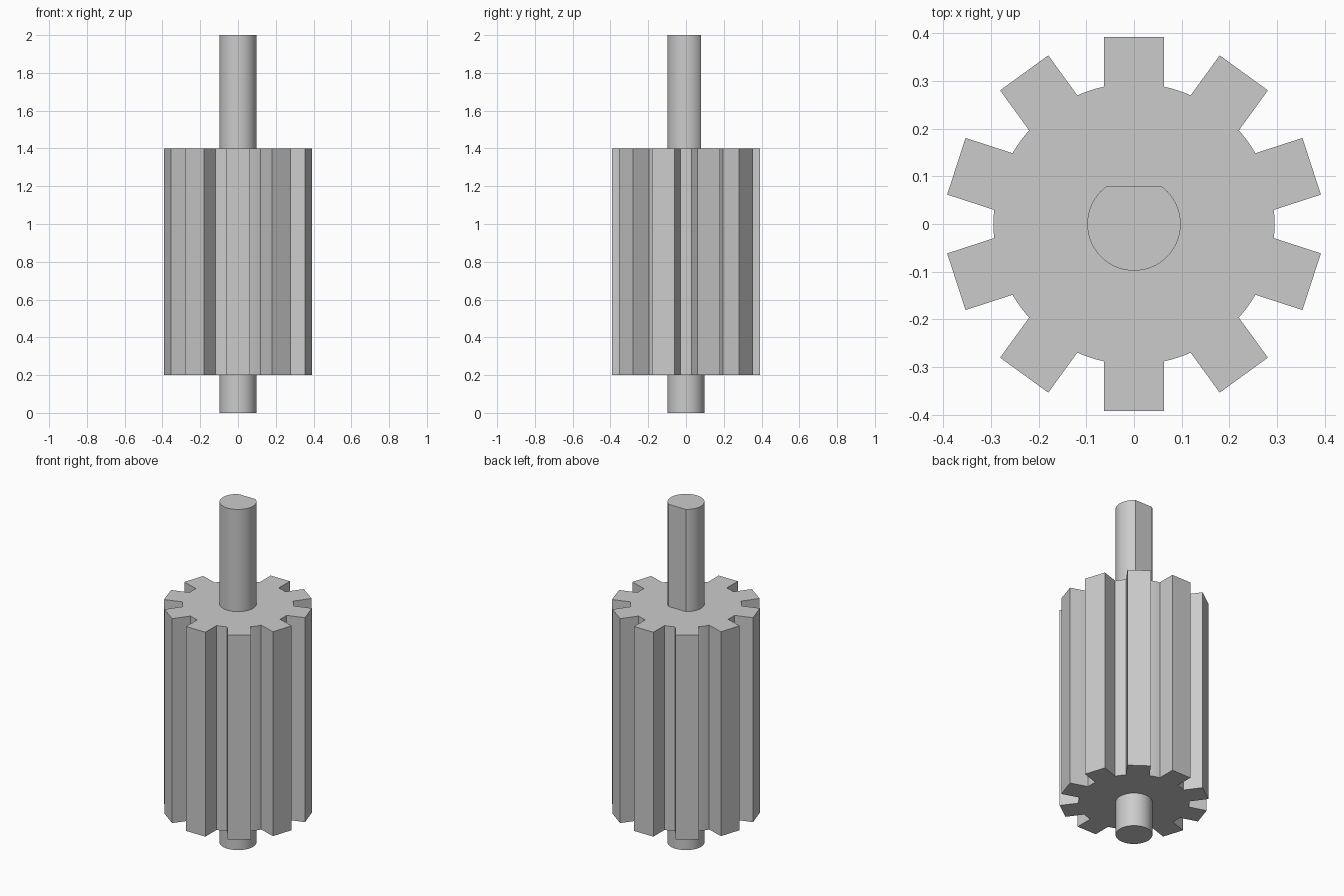
import bpy, bmesh
from math import sin, cos, pi, asin, radians, sqrt

cube = bpy.data.objects.get("Cube")
if cube:
    bpy.data.objects.remove(cube, do_unlink=True)

grey = bpy.data.materials.new("steel grey")
grey.use_nodes = True
grey.diffuse_color = (0.6, 0.6, 0.6, 1)
grey.node_tree.nodes["Principled BSDF"].inputs["Base Color"].default_value = (0.6, 0.6, 0.6, 1)


def prism(name, outline, bottom, top):
    """Extrude a counter-clockwise outline from bottom to top."""
    bm = bmesh.new()
    face = bm.faces.new([bm.verts.new((x, y, bottom)) for x, y in outline])
    ext = bmesh.ops.extrude_face_region(bm, geom=[face], use_keep_orig=True)
    for v in ext["geom"]:
        if isinstance(v, bmesh.types.BMVert):
            v.co.z = top
    bmesh.ops.recalc_face_normals(bm, faces=bm.faces)
    mesh = bpy.data.meshes.new(name)
    bm.to_mesh(mesh)
    bm.free()
    mesh.materials.append(grey)
    obj = bpy.data.objects.new(name, mesh)
    bpy.context.collection.objects.link(obj)
    bpy.ops.object.select_all(action='DESELECT')
    obj.select_set(True)
    bpy.context.view_layer.objects.active = obj
    bpy.ops.object.shade_smooth_by_angle(angle=radians(30))
    return obj


def arc(radius, start, end, steps):
    angles = [start + (end - start) * i / steps for i in range(steps + 1)]
    return [(radius * cos(a), radius * sin(a)) for a in angles]


# Toothed core: square teeth with round roots between them
TEETH, ROOT, TIP, HALF = 10, 0.295, 0.392, 0.0625
pitch = 2 * pi / TEETH
spread = asin(HALF / ROOT)
outline = []
for i in range(TEETH):
    a = pi / 2 + i * pitch
    for side in (-HALF, HALF):
        outline.append((TIP * cos(a) - side * sin(a), TIP * sin(a) + side * cos(a)))
    outline += arc(ROOT, a + spread, a + pitch - spread, 6)
prism("toothed_core", outline, 0.2, 1.4)

# Round lower shaft
RADIUS, FLAT = 0.098, 0.08
prism("lower_shaft", arc(RADIUS, 0, 2 * pi, 64)[:-1], 0, 0.3)

# Upper shaft with a flat on the back
cut = asin(FLAT / RADIUS)
prism("flatted_upper_shaft", arc(RADIUS, pi - cut, 2 * pi + cut, 54), 1.3, 2)
